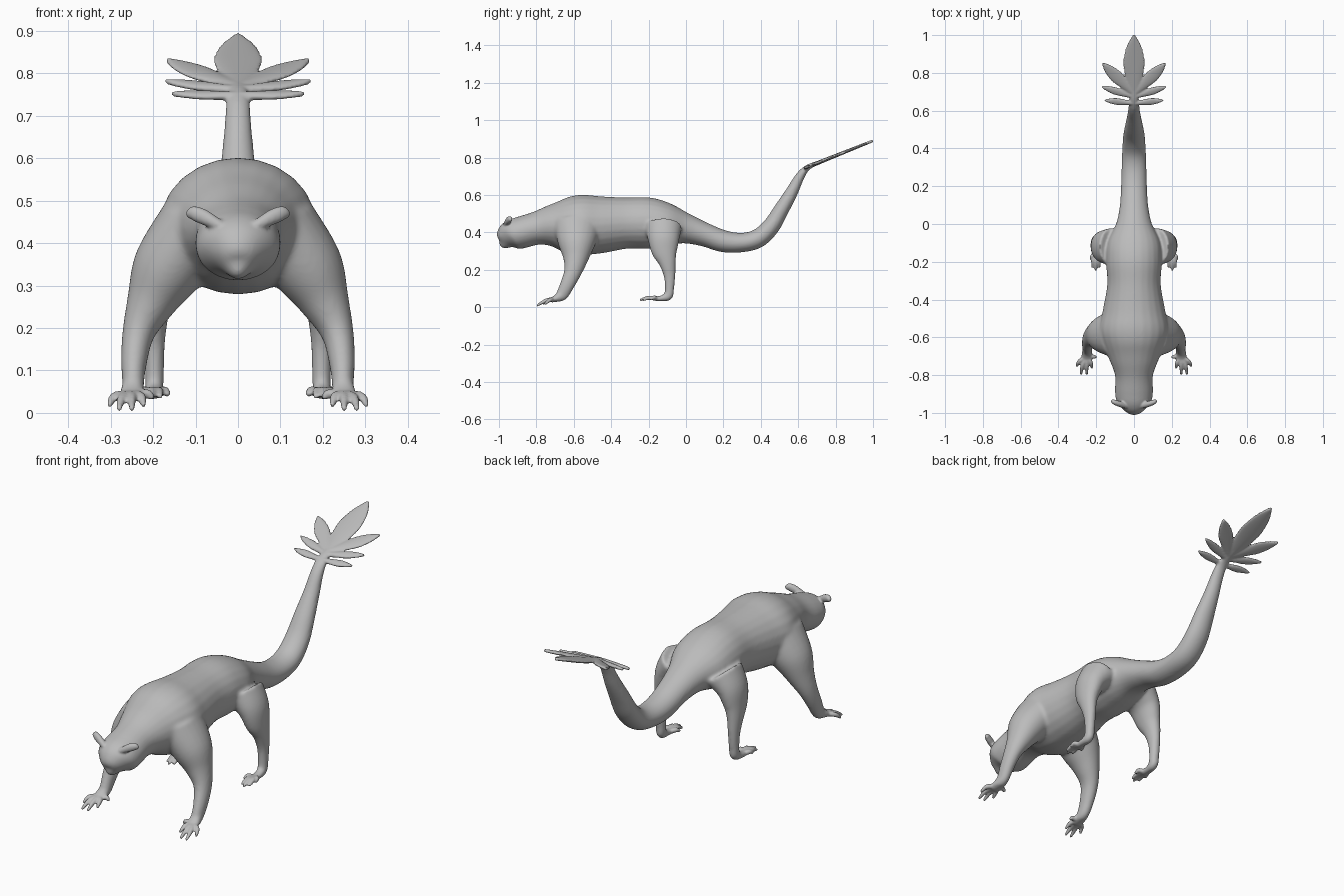
import bpy, bmesh, math
from mathutils import Vector

if "Cube" in bpy.data.objects:
    bpy.data.objects.remove(bpy.data.objects["Cube"])

grey = bpy.data.materials.new("plain grey")
grey.diffuse_color = (0.5, 0.5, 0.5, 1)
grey.use_nodes = True
grey.node_tree.nodes["Principled BSDF"].inputs["Base Color"].default_value = grey.diffuse_color
X, Z = Vector((1, 0, 0)), Vector((0, 0, 1))


def catmull(a, b, c, d, t):
    return [0.5 * (2 * q + (r - p) * t + (2 * p - 5 * q + 4 * r - s) * t * t
                   + (3 * q - p - 3 * r + s) * t ** 3) for p, q, r, s in zip(a, b, c, d)]


def loft(name, pts, ref=X, steps=5, sides=24):
    """Smooth tube through (x, y, z, radius along ref, other radius)."""
    rows = []
    for i in range(len(pts) - 1):
        a, d = pts[max(i - 1, 0)], pts[min(i + 2, len(pts) - 1)]
        rows += [catmull(a, pts[i], pts[i + 1], d, k / steps) for k in range(steps)]
    rows.append(list(pts[-1]))
    bm = bmesh.new()
    rings = []
    for i, r in enumerate(rows):
        p = Vector(r[:3])
        t = (Vector(rows[min(i + 1, len(rows) - 1)][:3])
             - Vector(rows[max(i - 1, 0)][:3])).normalized()
        u = (ref - t * ref.dot(t)).normalized()
        v = t.cross(u)
        ru, rv = max(r[3], 0.003), max(r[4], 0.003)
        rings.append([bm.verts.new(p + u * ru * math.cos(a) + v * rv * math.sin(a))
                      for a in (2 * math.pi * k / sides for k in range(sides))])
    for a, b in zip(rings, rings[1:]):
        for k in range(sides):
            n = (k + 1) % sides
            bm.faces.new((a[k], a[n], b[n], b[k]))
    bm.faces.new(rings[0])
    bm.faces.new(rings[-1])
    bmesh.ops.recalc_face_normals(bm, faces=bm.faces)
    me = bpy.data.meshes.new(name)
    bm.to_mesh(me)
    bm.free()
    ob = bpy.data.objects.new(name, me)
    bpy.context.collection.objects.link(ob)
    return ob


def fuse(name, obs, voxel, rounds):
    """Join parts, melt them into one skin and smooth it."""
    bpy.ops.object.select_all(action='DESELECT')
    for o in obs:
        o.select_set(True)
    bpy.context.view_layer.objects.active = obs[0]
    bpy.ops.object.join()
    ob = bpy.context.object
    ob.name = name
    m = ob.modifiers.new("skin", 'REMESH')
    m.mode, m.voxel_size = 'VOXEL', voxel
    s = ob.modifiers.new("soften", 'SMOOTH')
    s.factor, s.iterations = 0.5, rounds
    for mod in ("skin", "soften"):
        bpy.ops.object.modifier_apply(modifier=mod)
    return ob


def mirror(pts, s):
    return [(p[0] * s, *p[1:]) for p in pts]


# head, torso and tail in one sweep
spine = [(-.997, .335, .008, .010), (-.982, .342, .030, .036), (-.96, .367, .067, .066),
         (-.93, .387, .095, .081), (-.88, .400, .101, .086), (-.80, .422, .101, .089),
         (-.72, .435, .130, .113), (-.64, .437, .165, .147), (-.56, .440, .185, .161),
         (-.46, .441, .166, .153), (-.32, .450, .142, .137), (-.20, .450, .148, .137),
         (-.10, .440, .140, .116), (0, .420, .095, .081), (.10, .388, .075, .064),
         (.20, .353, .069, .059), (.30, .346, .066, .052), (.385, .368, .063, .051),
         (.455, .432, .059, .047), (.51, .522, .050, .041), (.565, .615, .038, .034),
         (.61, .700, .031, .025), (.655, .750, .028, .015), (.74, .784, .022, .010)]
core = [loft("torso", [(0, *p) for p in spine])]

# legs
front = [(.10, -.58, .44, .090, .130), (.165, -.585, .34, .085, .100),
         (.205, -.59, .26, .059, .068), (.234, -.605, .19, .039, .048),
         (.245, -.635, .12, .031, .039), (.247, -.665, .065, .026, .033),
         (.25, -.70, .045, .031, .018), (.25, -.73, .035, .028, .013)]
hind = [(.12, -.12, .43, .080, .100), (.165, -.12, .37, .062, .086),
        (.185, -.115, .30, .046, .070), (.195, -.10, .24, .034, .047),
        (.197, -.088, .17, .026, .032), (.197, -.088, .10, .023, .025),
        (.197, -.095, .06, .022, .025), (.20, -.13, .048, .022, .016),
        (.20, -.17, .045, .024, .013)]
for s in (-1, 1):
    core += [loft("front_leg", mirror(front, s)), loft("hind_leg", mirror(hind, s))]
parts = [fuse("body", core, 0.007, 10)]

# toes: base of the foot, then the tips
feet = [((.25, -.70, .042), [(.202, -.705, .032), (.222, -.765, .016), (.25, -.798, .008),
                             (.28, -.798, .008), (.303, -.755, .016)]),
        ((.20, -.15, .047), [(.165, -.19, .041), (.183, -.232, .038), (.203, -.247, .038),
                             (.220, -.230, .038), (.228, -.190, .041)])]
for s in (-1, 1):
    for (bx, by, bz), tips in feet:
        for x, y, z in tips:
            toe = [(bx + (x - bx) * .3, by + (y - by) * .2, bz, .012, .012),
                   (bx + (x - bx) * .8, by + (y - by) * .55, (bz + z) / 2 + .008, .011, .011),
                   (x, y, z, .006, .006)]
            parts.append(loft("toe", mirror(toe, s), sides=12))

# leaf-shaped tail fan lying in a sloping plane
normal = Vector((0, -.37, .93)).normalized()


def leaflet(x0, y0, x1, y1, width):
    pts = []
    for t, w in ((0, .5), (.25, .75), (.55, 1), (.82, .68), (1, .12)):
        y = y0 + (y1 - y0) * t
        pts.append((x0 + (x1 - x0) * t, y, .742 + .4 * (y - .63), .011 - .004 * t, width * w))
    return loft("leaflet", pts, ref=normal)


parts.append(leaflet(0, .68, 0, 1.0, .058))
for s in (-1, 1):
    for x0, y0, x1, y1, w in ((.01, .70, .167, .852, .036), (.005, .675, .172, .727, .022),
                              (.005, .64, .157, .655, .020)):
        parts.append(leaflet(x0 * s, y0, x1 * s, y1, w))

# brow ridges ending in small ears, and eyelids
brow = [(0, -.962, .425, .010, .012), (.04, -.962, .440, .013, .015),
        (.08, -.952, .461, .018, .015), (.106, -.942, .470, .017, .013),
        (.118, -.935, .462, .008, .007)]
for s in (-1, 1):
    parts.append(loft("brow", mirror(brow, s), ref=Z))
    bpy.ops.mesh.primitive_torus_add(major_radius=.019, minor_radius=.005, major_segments=28,
                                     minor_segments=10, location=(.052 * s, -.954, .406),
                                     rotation=(math.pi / 2, 0, .35 * s))
    lid = bpy.context.object
    lid.scale = (1, .65, 1)
    parts.append(lid)
body = fuse("creature_body", parts, 0.005, 3)

# eyes
smooth = [body]
for s in (-1, 1):
    bpy.ops.mesh.primitive_uv_sphere_add(segments=24, ring_count=12, radius=1,
                                         location=(.052 * s, -.952, .406),
                                         rotation=(0, 0, .35 * s))
    eye = bpy.context.object
    eye.name = "eye"
    eye.scale = (.017, .010, .011)
    smooth.append(eye)

for ob in smooth:
    ob.data.materials.clear()
    ob.data.materials.append(grey)
    for f in ob.data.polygons:
        f.use_smooth = True
        f.material_index = 0
